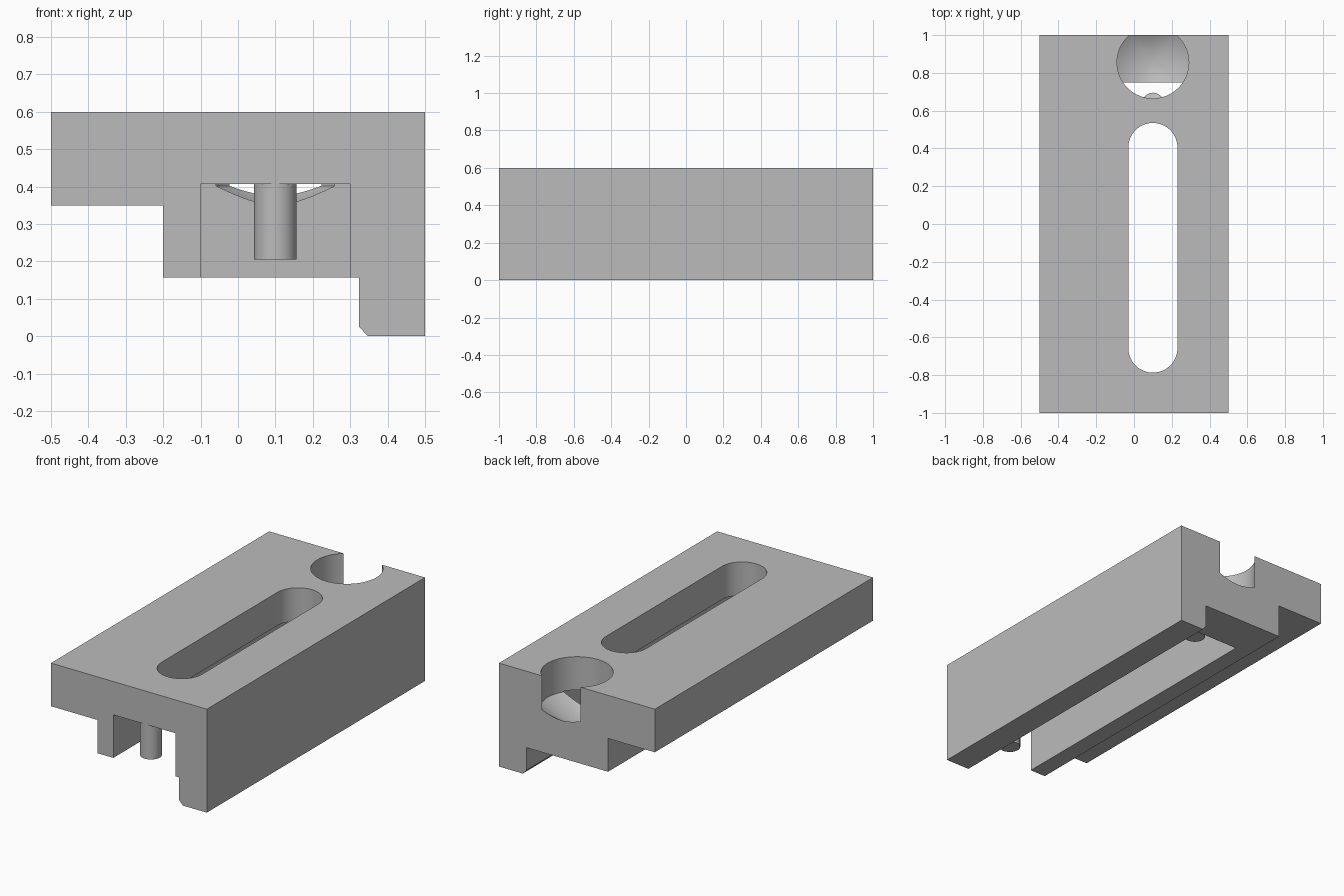
import bpy, bmesh, math
from mathutils import Vector, Matrix

cube = bpy.data.objects.get("Cube")
if cube:
    bpy.data.objects.remove(cube, do_unlink=True)

grey = bpy.data.materials.new("plain grey")
grey.use_nodes = True
colour = (0.5, 0.5, 0.5, 1)
grey.diffuse_color = colour
grey.node_tree.nodes["Principled BSDF"].inputs["Base Color"].default_value = colour

AXIS_X = 0.1       # centre line of slot, pins and drilled hole
ROOF = 0.407       # ceiling of the underside channel
WALL = 0.75        # inner face of the back wall


def make_object(name, bm):
    bmesh.ops.recalc_face_normals(bm, faces=bm.faces)
    mesh = bpy.data.meshes.new(name)
    bm.to_mesh(mesh)
    bm.free()
    mesh.materials.append(grey)
    obj = bpy.data.objects.new(name, mesh)
    bpy.context.collection.objects.link(obj)
    return obj


def prism(name, outline, direction):
    """Extrude a closed outline of 3D points along a direction."""
    bm = bmesh.new()
    face = bm.faces.new([bm.verts.new(p) for p in outline])
    out = bmesh.ops.extrude_face_region(bm, geom=[face], use_keep_orig=True)
    moved = [v for v in out["geom"] if isinstance(v, bmesh.types.BMVert)]
    bmesh.ops.translate(bm, verts=moved, vec=direction)
    return make_object(name, bm)


def cylinder(name, y, radius, low, high):
    bm = bmesh.new()
    place = Matrix.Translation((AXIS_X, y, (low + high) / 2))
    bmesh.ops.create_cone(bm, cap_ends=True, segments=64, radius1=radius,
                          radius2=radius, depth=high - low, matrix=place)
    return make_object(name, bm)


def cut(target, *cutters):
    bpy.context.view_layer.objects.active = target
    for cutter in cutters:
        mod = target.modifiers.new(cutter.name, "BOOLEAN")
        mod.operation = "DIFFERENCE"
        mod.solver = "EXACT"
        mod.object = cutter
        bpy.ops.object.modifier_apply(modifier=mod.name)


# Stepped clamp body
profile = [(-0.5, 0.6), (0.5, 0.6), (0.5, 0), (0.347, 0), (0.323, 0.026),
           (0.323, 0.157), (-0.2, 0.157), (-0.2, 0.35), (-0.5, 0.35)]
body = prism("clamp_body", [(x, -1, z) for x, z in profile], (0, 2, 0))

# Underside channel, open at the front
channel = prism("channel_cutter",
                [(x, -1.2, z) for x, z in ((-0.1, 0.1), (0.3, 0.1), (0.3, ROOF), (-0.1, ROOF))],
                (0, WALL + 1.2, 0))

# Round-ended slot
slot_radius, steps = 0.13, 32
outline = []
for centre, start in ((0.405, 0), (-0.657, math.pi)):
    for i in range(steps + 1):
        a = start + math.pi * i / steps
        outline.append((AXIS_X + slot_radius * math.cos(a),
                        centre + slot_radius * math.sin(a), 0.2))
slot = prism("slot_cutter", outline, (0, 0, 0.6))

# Drilled hole with a conical bottom, breaking out of the back face
hole_y, hole_r, shoulder = 0.855, 0.19, 0.402
bm = bmesh.new()
section = [(0, 0.8), (hole_r, 0.8), (hole_r, shoulder), (0, shoulder - hole_r * 0.59)]
verts = [bm.verts.new((AXIS_X + r, hole_y, z)) for r, z in section]
edges = [bm.edges.new(pair) for pair in zip(verts, verts[1:])]
bmesh.ops.spin(bm, geom=verts + edges, cent=(AXIS_X, hole_y, 0), axis=(0, 0, 1),
               angle=math.tau, steps=96, use_duplicate=False)
bmesh.ops.remove_doubles(bm, verts=bm.verts, dist=0.0005)
drill = make_object("drill_cutter", bm)

cut(body, channel, slot, drill)

# Locating pins hanging from the channel ceiling
front_pin = cylinder("front_pin", -0.94, 0.057, 0.205, ROOF)
back_pin = cylinder("back_pin", 0.638, 0.057, 0.205, ROOF)
cut(back_pin, drill)

for cutter in (channel, slot, drill):
    bpy.data.objects.remove(cutter, do_unlink=True)

# Smooth round walls, crisp edges
for obj in (body, front_pin, back_pin):
    bpy.ops.object.select_all(action="DESELECT")
    obj.select_set(True)
    bpy.context.view_layer.objects.active = obj
    bpy.ops.object.shade_smooth_by_angle(angle=math.radians(25))
